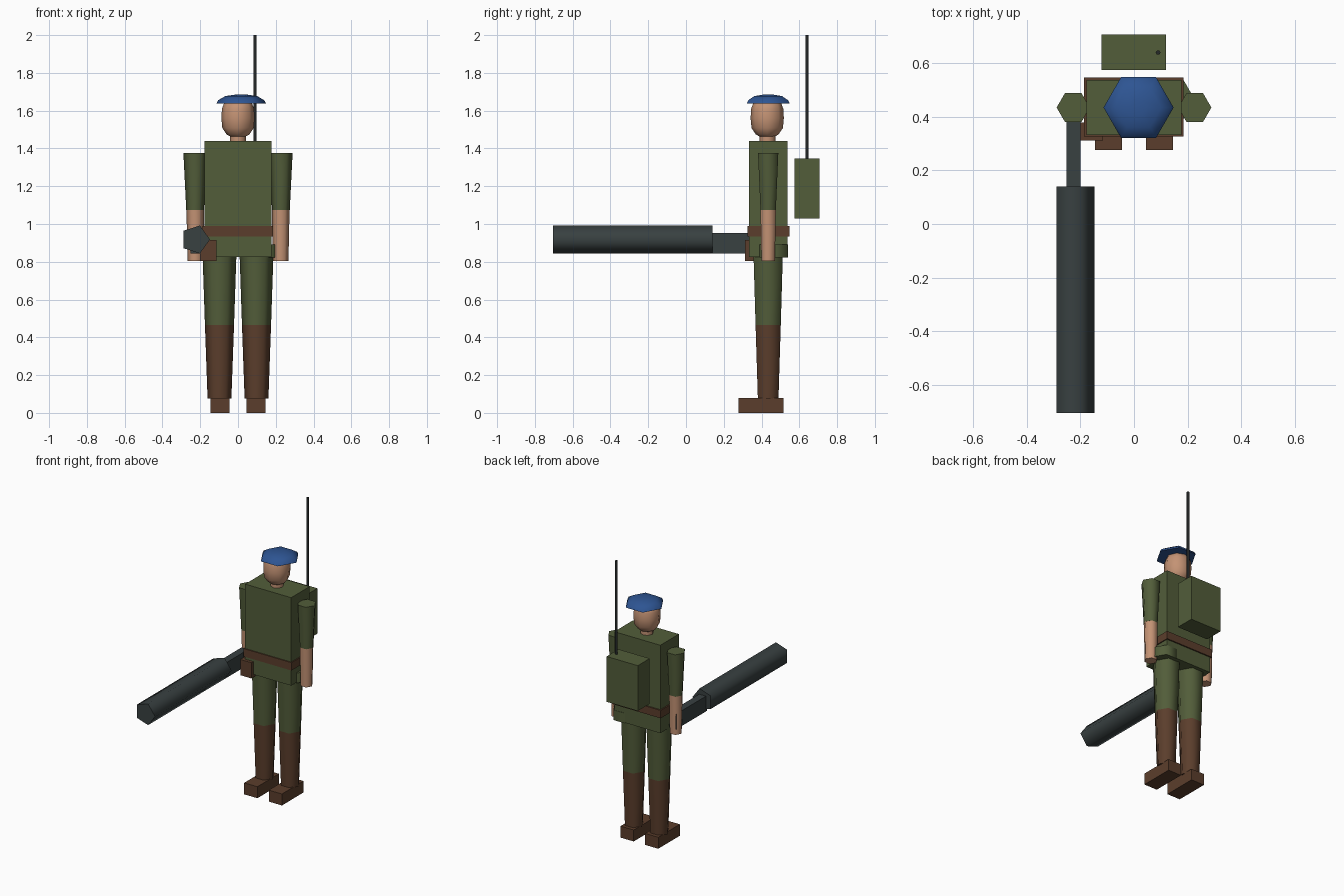
import bpy
import bmesh
from math import radians, pi, cos, sin
from mathutils import Matrix

if "Cube" in bpy.data.objects:
    bpy.data.objects.remove(bpy.data.objects["Cube"], do_unlink=True)


def material(name, color):
    m = bpy.data.materials.new(name)
    m.use_nodes = True
    m.diffuse_color = (*color, 1)
    m.node_tree.nodes["Principled BSDF"].inputs["Base Color"].default_value = (*color, 1)
    return m


GREEN = material("olive cloth", (0.085, 0.11, 0.042))
BROWN = material("brown leather", (0.105, 0.048, 0.025))
SKIN = material("skin", (0.55, 0.29, 0.175))
METAL = material("gun metal", (0.04, 0.052, 0.053))
BLUE = material("blue felt", (0.027, 0.09, 0.29))
BLACK = material("dark wire", (0.018, 0.021, 0.021))

BODY_Y = 0.435


def finish(name, bm, mat, smooth=True):
    bmesh.ops.recalc_face_normals(bm, faces=bm.faces)
    mesh = bpy.data.meshes.new(name)
    bm.to_mesh(mesh)
    bm.free()
    mesh.materials.append(mat)
    ob = bpy.data.objects.new(name, mesh)
    bpy.context.collection.objects.link(ob)
    if smooth:
        bpy.ops.object.select_all(action="DESELECT")
        ob.select_set(True)
        bpy.context.view_layer.objects.active = ob
        bpy.ops.object.shade_smooth_by_angle(angle=radians(75))
    return ob


def box(name, mat, x, y, z):
    """Box from (low, high) ranges on each axis."""
    bm = bmesh.new()
    bmesh.ops.create_cube(bm, size=1)
    for v in bm.verts:
        v.co = [r[0] if c < 0 else r[1] for c, r in zip(v.co, (x, y, z))]
    return finish(name, bm, mat, smooth=False)


def lathe(name, mat, x, y, profile, sides=6, turn=0.0, axis="Z"):
    """Stack of (radius, height) rings with capped ends."""
    bm = bmesh.new()
    rings = []
    for r, z in profile:
        angles = [turn + 2 * pi * i / sides for i in range(sides)]
        rings.append([bm.verts.new((r * cos(a), r * sin(a), z)) for a in angles])
    for low, high in zip(rings, rings[1:]):
        for i in range(sides):
            j = (i + 1) % sides
            bm.faces.new((low[i], low[j], high[j], high[i]))
    bm.faces.new(rings[0])
    bm.faces.new(rings[-1])
    if axis == "Y":
        bm.transform(Matrix.Rotation(radians(90), 4, "X"))
    bm.transform(Matrix.Translation((x, y, 0)))
    return finish(name, bm, mat)


# Torso and belt
box("torso", GREEN, (-0.178, 0.178), (0.333, 0.538), (0.825, 1.44))
box("belt", BROWN, (-0.187, 0.185), (0.326, 0.547), (0.935, 0.99))

# Arms, legs and feet on both sides
for side, s in (("right", -1), ("left", 1)):
    lathe(side + "_sleeve", GREEN, s * 0.227, BODY_Y, [(0.047, 1.075), (0.062, 1.375)])
    lathe(side + "_forearm", SKIN, s * 0.226, BODY_Y, [(0.041, 0.805), (0.047, 1.075)])
    lathe(side + "_trouser_leg", GREEN, s * 0.098, BODY_Y, [(0.077, 0.465), (0.09, 0.85)])
    lathe(side + "_boot_shaft", BROWN, s * 0.098, BODY_Y, [(0.063, 0.075), (0.077, 0.465)])
    inner, outer = s * 0.044, s * 0.146
    box(side + "_foot", BROWN, (min(inner, outer), max(inner, outer)), (0.277, 0.515), (0, 0.08))

# Neck, head and beret
lathe("neck", SKIN, 0, 0.432, [(0.042, 1.42), (0.042, 1.5)], sides=8)
lathe("head", SKIN, 0, 0.43,
      [(0.035, 1.46), (0.06, 1.474), (0.083, 1.508), (0.088, 1.56), (0.085, 1.61),
       (0.07, 1.65)], sides=8)
lathe("beret", BLUE, 0.017, BODY_Y,
      [(0.131, 1.638), (0.122, 1.655), (0.085, 1.677), (0.03, 1.685)])

# Belt gear
box("holster", BROWN, (-0.2, -0.115), (0.312, 0.38), (0.805, 0.915))
lathe("canteen", GREEN, 0.14, 0.465, [(0.087, 0.822), (0.087, 0.892)])

# Radio pack and aerial
box("radio_pack", GREEN, (-0.122, 0.119), (0.575, 0.707), (1.03, 1.347))
lathe("aerial", BLACK, 0.09, 0.64, [(0.009, 1.34), (0.009, 2.0)])

# Gun: five-sided barrel along y and flat stock
barrel = lathe("gun_barrel", METAL, -0.226, 0, [(0.078, -0.14), (0.078, 0.705)],
               sides=5, axis="Y")
barrel.location.z = 0.918
box("gun_stock", METAL, (-0.252, -0.2), (0.13, 0.47), (0.845, 0.952))
